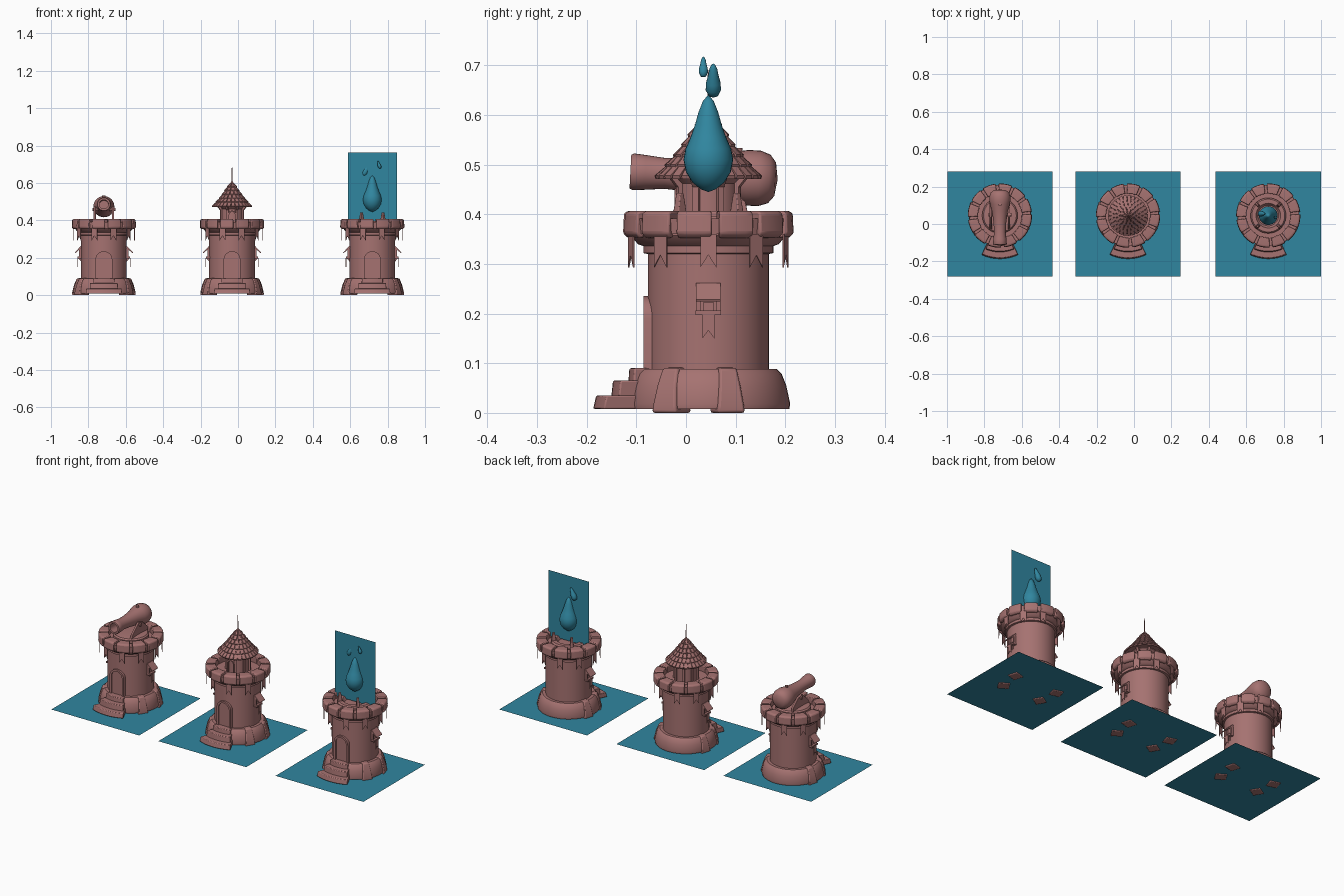
import bpy, bmesh
from math import pi, sin, cos, radians as rad
from mathutils import Vector, Matrix

if "Cube" in bpy.data.objects:
    bpy.data.objects.remove(bpy.data.objects["Cube"])

CY = 0.045
TOWERS = (-0.717, -0.032, 0.718)


def material(name, col):
    m = bpy.data.materials.new(name)
    m.diffuse_color = (*col, 1)
    m.use_nodes = True
    m.node_tree.nodes["Principled BSDF"].inputs["Base Color"].default_value = m.diffuse_color
    return m


STONE = material("stone", (0.38, 0.17, 0.165))
BLUE = material("blue", (0.03, 0.24, 0.35))


def polar(r, a, z, t=0):
    return Vector((r * cos(a) - t * sin(a), r * sin(a) + t * cos(a), z))


def loft(bm, loops, closed=False):
    rows = [[bm.verts.new(p) for p in lp] for lp in loops]
    n = len(rows[0])
    pairs = list(zip(rows, rows[1:])) + ([(rows[-1], rows[0])] if closed else [])
    for a, b in pairs:
        for i in range(n):
            j = (i + 1) % n
            bm.faces.new((a[i], a[j], b[j], b[i]))
    if not closed:
        bm.faces.new(rows[0][::-1])
        bm.faces.new(rows[-1])


def panel(bm, pts, a, r0, r1):            # (tangent, z) outline pushed outwards
    loft(bm, [[polar(r, a, z, t) for t, z in pts] for r in (r0, r1)])


def rib(bm, pts, a, w0, w1=None, t0=0):   # (radius, z) outline with thickness
    w1 = w0 if w1 is None else w1
    lo = min(z for _, z in pts)
    hi = max(z for _, z in pts)
    wid = lambda z: w0 + (w1 - w0) * (z - lo) / (hi - lo)
    loft(bm, [[polar(r, a, z, t0 + s * wid(z) / 2) for r, z in pts] for s in (-1, 1)])


def arc(bm, pts, a0, a1, n=6):            # (radius, z) section swept round the axis
    loft(bm, [[polar(r, a0 + (a1 - a0) * k / n, z) for r, z in pts] for k in range(n + 1)])


def lathe(bm, pts, n=48, mat=Matrix()):   # open profile, full revolution
    rows = [[bm.verts.new(mat @ polar(r, 2 * pi * k / n, z)) for r, z in pts] for k in range(n)]
    for k in range(n):
        a, b = rows[k], rows[(k + 1) % n]
        for i in range(len(pts) - 1):
            bm.faces.new((a[i], b[i], b[i + 1], a[i + 1]))
    bmesh.ops.remove_doubles(bm, verts=bm.verts[:], dist=1e-6)


def finish(name, bm, cx, mat=STONE, bevel=0, angle=35):
    bmesh.ops.recalc_face_normals(bm, faces=bm.faces[:])
    me = bpy.data.meshes.new(name)
    bm.to_mesh(me)
    bm.free()
    ob = bpy.data.objects.new(name, me)
    ob.location = (cx, CY, 0)
    me.materials.append(mat)
    bpy.context.collection.objects.link(ob)
    bpy.ops.object.select_all(action='DESELECT')
    ob.select_set(True)
    bpy.context.view_layer.objects.active = ob
    bpy.ops.object.shade_smooth_by_angle(angle=rad(angle))
    if bevel:
        m = ob.modifiers.new("bevel", 'BEVEL')
        m.width, m.segments, m.limit_method = bevel, 2, 'ANGLE'
    return ob


def arch_pts(w, z0, ztop, n=12):
    zc = ztop - w
    return [(w, z0)] + [(w * cos(pi * k / n), zc + w * sin(pi * k / n)) for k in range(n + 1)] + [(-w, z0)]


def swallowtail(w, top, tip, notch):
    return [(-w, top), (-w, tip), (0, notch), (w, tip), (w, top)]


def tower(cx):
    # wall with corbel and floor
    bm = bmesh.new()
    lathe(bm, [(0, .012), (.122, .012), (.122, .32), (.131, .322), (.131, .336), (.142, .34),
               (.156, .357), (.156, .388), (.12, .388), (.12, .372), (0, .372)])
    finish("tower_wall", bm, cx)
    # sloping footing
    bm = bmesh.new()
    lathe(bm, [(0, .008), (.163, .008), (.165, .018), (.157, .055), (.148, .078), (.138, .088), (.12, .088)])
    finish("footing", bm, cx)
    # footing buttress stones
    bm = bmesh.new()
    for a in (-32, 16, 212, 164):
        rib(bm, [(.11, .0), (.17, .0), (.17, .015), (.161, .055), (.147, .09), (.11, .092)], rad(a), .058, .036)
    finish("buttress_stones", bm, cx, bevel=.005)
    # curved entrance steps
    bm = bmesh.new()
    for r, z, h in ((.232, .035, 25), (.198, .065, 23), (.165, .09, 21)):
        arc(bm, [(.11, .008), (r, .008), (r - .006, z), (.11, z)], rad(-90 - h), rad(-90 + h), 8)
    finish("entrance_steps", bm, cx, bevel=.003)
    # arched door
    bm = bmesh.new()
    outer, inner = arch_pts(.045, .085, .235), arch_pts(.034, .085, .224)
    panel(bm, outer + inner[::-1], -pi / 2, .1, .131)
    finish("door_frame", bm, cx)
    bm = bmesh.new()
    panel(bm, inner, -pi / 2, .1, .1235)
    finish("door_leaf", bm, cx)
    # battlements: tall merlons with low stones between
    tall, low = bmesh.new(), bmesh.new()
    for k in range(12):
        a = rad(-10 + 30 * k)
        arc(tall, [(.117, .36), (.162, .352), (.172, .362), (.17, .402), (.162, .407), (.117, .407)],
            a - rad(12.3), a + rad(12.3), 4)
        arc(low, [(.119, .362), (.16, .36), (.164, .392), (.119, .392)], a + rad(12), a + rad(18), 2)
    finish("merlons", tall, cx, bevel=.004)
    finish("crenel_stones", low, cx)
    # hanging pennants
    bm = bmesh.new()
    for k in range(10):
        panel(bm, swallowtail(.016, .36, .293, .318), rad(36 * k), .162, .165)
    finish("pennants", bm, cx)
    # side windows with awning, posts, sill and banner
    bm = bmesh.new()
    for a in (0, pi):
        rib(bm, [(.118, .262), (.124, .262), (.156, .228), (.154, .224), (.118, .254)], a, .05)
        for t in (-.02, .02):
            rib(bm, [(.11, .198), (.132, .198), (.132, .25), (.11, .25)], a, .009, t0=t)
        rib(bm, [(.11, .197), (.14, .197), (.14, .206), (.11, .206)], a, .052)
        panel(bm, [(-.011, .206), (.011, .206), (.011, .222), (-.011, .222)], a, .11, .127)
        rib(bm, [(.118, .2), (.14, .2), (.122, .18), (.118, .18)], a, .01)
        panel(bm, swallowtail(.012, .2, .15, .166), a, .139, .142)
    finish("side_windows", bm, cx)
    # ground tile
    bm = bmesh.new()
    bm.faces.new([bm.verts.new((x * .281, y * .281 - CY, .004)) for x, y in ((-1, -1), (1, -1), (1, 1), (-1, 1))])
    finish("ground_tile", bm, cx, BLUE)


for x in TOWERS:
    tower(x)

# cannon on the left tower
X = TOWERS[0]
bm = bmesh.new()
M = Matrix.Translation((0, -.157, .486)) @ Matrix.Rotation(rad(-93), 4, 'X')
lathe(bm, [(0, .07), (.024, .07), (.024, 0), (.034, 0), (.037, .006), (.035, .03), (.031, .07), (.034, .12),
           (.042, .18), (.052, .215), (.056, .235), (.056, .26), (.049, .28), (.034, .292), (0, .297)], 32, M)
finish("cannon_barrel", bm, X)
bm = bmesh.new()
lathe(bm, [(0, .51), (.009, .51), (.009, .534), (0, .534)], 12, Matrix.Translation((0, .06, 0)))
finish("cannon_vent", bm, X)
bm = bmesh.new()
lathe(bm, [(.095, .37), (.095, .397), (.088, .404), (.06, .408), (0, .408)], 40)
finish("cannon_turntable", bm, X)
bm = bmesh.new()
for s in (-1, 1):
    pts = [(-.075, .4), (.08, .4), (.075, .425), (.03, .465), (-.005, .475), (-.06, .425)]
    loft(bm, [[(s * d, y, z) for y, z in pts] for d in (.043, .055)])
finish("carriage_cheeks", bm, X, bevel=.002)
bm = bmesh.new()
lathe(bm, [(0, -.062), (.009, -.062), (.009, .062), (0, .062)], 16,
      Matrix.Translation((0, .005, .458)) @ Matrix.Rotation(pi / 2, 4, 'Y'))
finish("carriage_axle", bm, X)

# turret with shingled roof on the middle tower
X = TOWERS[1]
bm = bmesh.new()
lathe(bm, [(.06, .37), (.06, .462), (.07, .472), (.07, .48), (0, .48)], 40)
finish("turret_wall", bm, X)
bm = bmesh.new()
for k in range(8):
    rib(bm, [(.05, .37), (.068, .37), (.068, .455), (.085, .475), (.05, .475)], rad(22.5 + 45 * k), .013)
finish("turret_posts", bm, X)
bm = bmesh.new()
o, i = arch_pts(.022, .37, .452), arch_pts(.015, .37, .445)
panel(bm, o + i[::-1], -pi / 2, .045, .068)
finish("turret_door_frame", bm, X)
roof = [(.1, .475), (.08, .497), (.063, .517), (.047, .538), (.033, .558), (.019, .578), (.004, .6)]
bm = bmesh.new()
lathe(bm, [(0, .478)] + roof + [(0, .602)], 40)
finish("roof_cone", bm, X)
bm = bmesh.new()
for t, ((r0, z0), (r1, z1)) in enumerate(zip(roof, roof[1:])):
    n = max(7, int(2 * pi * r0 / .021))
    for k in range(n):
        rib(bm, [(r0 + .006, z0 - .004), (r0 + .008, z0 + .003), (r1 + .001, z1 + .004), (r1 - .002, z1)],
            2 * pi * (k + t % 2 / 2) / n, 2 * pi * r0 / n * .9, 2 * pi * r1 / n * .95)
finish("roof_shingles", bm, X)
bm = bmesh.new()
lathe(bm, [(.006, .59), (.006, .604), (.002, .61), (.0015, .68), (0, .692)], 10)
finish("roof_spire", bm, X)

# brazier and flame on the right tower
X = TOWERS[2]
bm = bmesh.new()
lathe(bm, [(.095, .37), (.095, .39), (.088, .397), (.066, .397), (.06, .388), (.055, .38), (0, .38)], 40)
finish("brazier_ring", bm, X)
bm = bmesh.new()
for k in range(4):
    rib(bm, [(.068, .38), (.096, .38), (.092, .41), (.086, .443), (.076, .443), (.07, .41)], rad(45 + 90 * k), .018, .012)
finish("brazier_prongs", bm, X, bevel=.002)
bm = bmesh.new()
lathe(bm, [(0, .445), (.014, .45), (.032, .464), (.045, .485), (.05, .51), (.046, .532), (.036, .555),
           (.027, .58), (.02, .605), (.011, .628), (0, .641)], 28)
finish("flame", bm, X, BLUE, angle=80)
bm = bmesh.new()
drop = [(0, -.5), (.13, -.45), (.21, -.28), (.2, -.08), (.14, .15), (.11, .33), (.05, .46), (0, .5)]
for pos, size, tilt in (((-.033, .01, .67), .074, 24), ((.036, -.01, .697), .044, -18)):
    lathe(bm, [(r * size, z * size) for r, z in drop], 18,
          Matrix.Translation(pos) @ Matrix.Rotation(rad(tilt), 4, 'Y'))
finish("flame_wisps", bm, X, BLUE, angle=80)
bm = bmesh.new()
bm.faces.new([bm.verts.new((x, 0, z)) for x, z in ((-.13, .385), (.131, .385), (.131, .762), (-.13, .762))])
finish("flame_glow_card", bm, X, BLUE)
